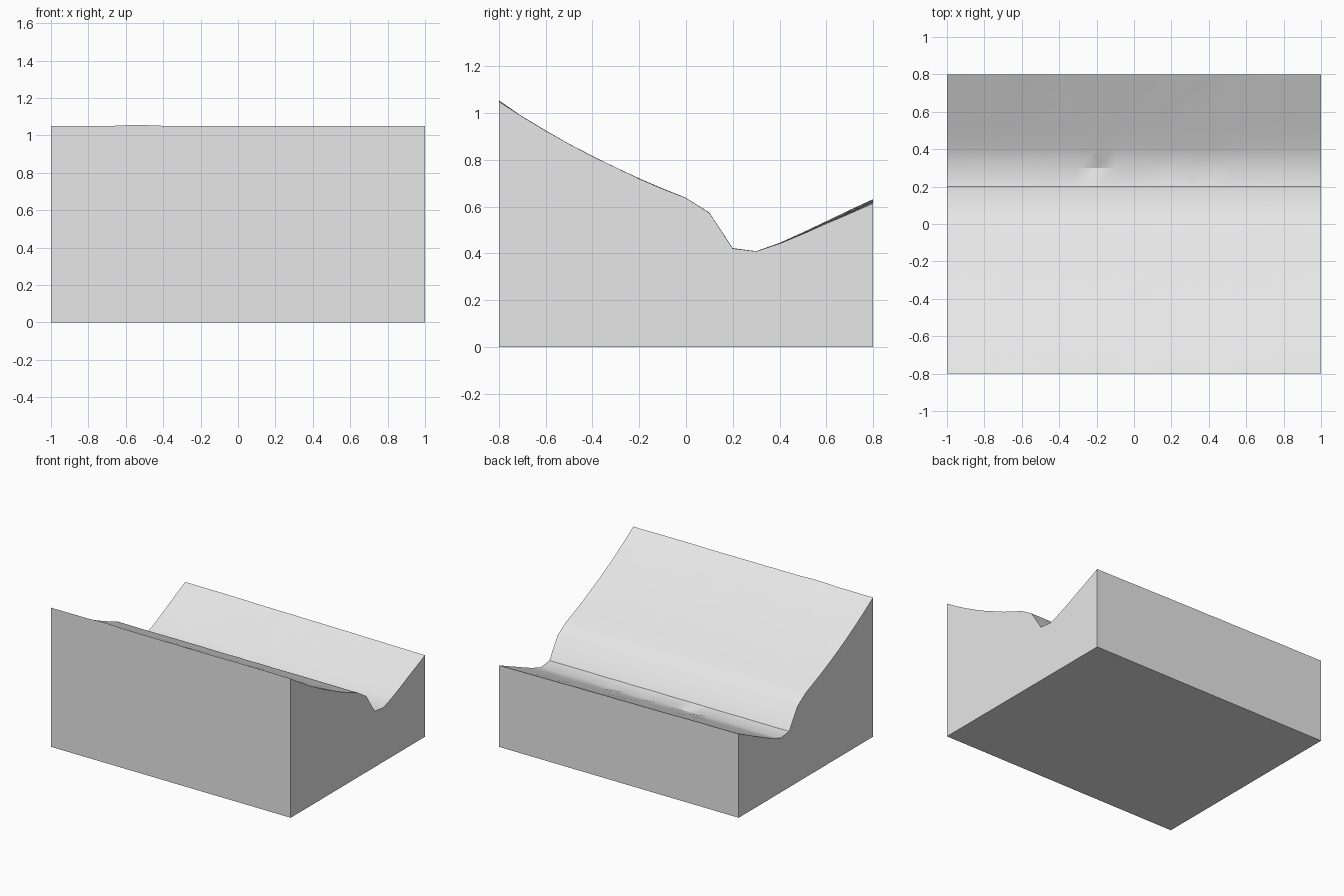
import bpy, bmesh, math, random

cube = bpy.data.objects.get("Cube")
if cube:
    bpy.data.objects.remove(cube, do_unlink=True)

random.seed(4)
STEP = 0.1
COLS, ROWS = 21, 17

# Ground height from the front ridge, down to the ditch, up the rear bank
PROFILE = [1.05, 0.985, 0.925, 0.868, 0.816, 0.767, 0.72, 0.677, 0.637,
           0.574, 0.422, 0.409, 0.443, 0.487, 0.532, 0.578, 0.624]
DITCH_HOLLOWS = {7, 8, 11, 12, 14}      # columns where the ditch floor sinks


def height(col, row):
    x = -1 + col * STEP
    z = PROFILE[row] + random.uniform(-0.001, 0.001)
    if row > 11:                         # rear bank tilts gently to one side
        z -= 0.009 * x * (row - 11) / 5
    if row == 11 and col in DITCH_HOLLOWS:
        z -= 0.006
    if row == 0 and col in (4, 5):       # slight rise on the front ridge
        z += 0.005
    return z


# Terrain surface, a triangulated grid
bm = bmesh.new()
grid = [[bm.verts.new((-1 + c * STEP, -0.8 + r * STEP, height(c, r)))
         for c in range(COLS)] for r in range(ROWS)]
for r in range(ROWS - 1):
    for c in range(COLS - 1):
        a, b = grid[r][c], grid[r][c + 1]
        d, e = grid[r + 1][c], grid[r + 1][c + 1]
        bm.faces.new((a, b, e))
        bm.faces.new((a, e, d))

# Walls dropped to the ground, then the flat base
rim = [e for e in bm.edges if e.is_boundary]
skirt = bmesh.ops.extrude_edge_only(bm, edges=rim)["geom"]
for v in skirt:
    if isinstance(v, bmesh.types.BMVert):
        v.co.z = 0
bmesh.ops.holes_fill(bm, edges=[e for e in bm.edges if e.is_boundary], sides=0)
bmesh.ops.recalc_face_normals(bm, faces=bm.faces[:])

mesh = bpy.data.meshes.new("terrain_block")
bm.to_mesh(mesh)
bm.free()
terrain = bpy.data.objects.new("terrain_block", mesh)
bpy.context.collection.objects.link(terrain)

# Plain grey material
grey = bpy.data.materials.new("light_grey")
grey.use_nodes = True
color = (0.8, 0.8, 0.8, 1)
grey.diffuse_color = color
grey.node_tree.nodes["Principled BSDF"].inputs["Base Color"].default_value = color
mesh.materials.append(grey)

# Smooth slopes with crisp ditch line and block edges
bpy.ops.object.select_all(action="DESELECT")
terrain.select_set(True)
bpy.context.view_layer.objects.active = terrain
bpy.ops.object.shade_smooth_by_angle(angle=math.radians(30))
